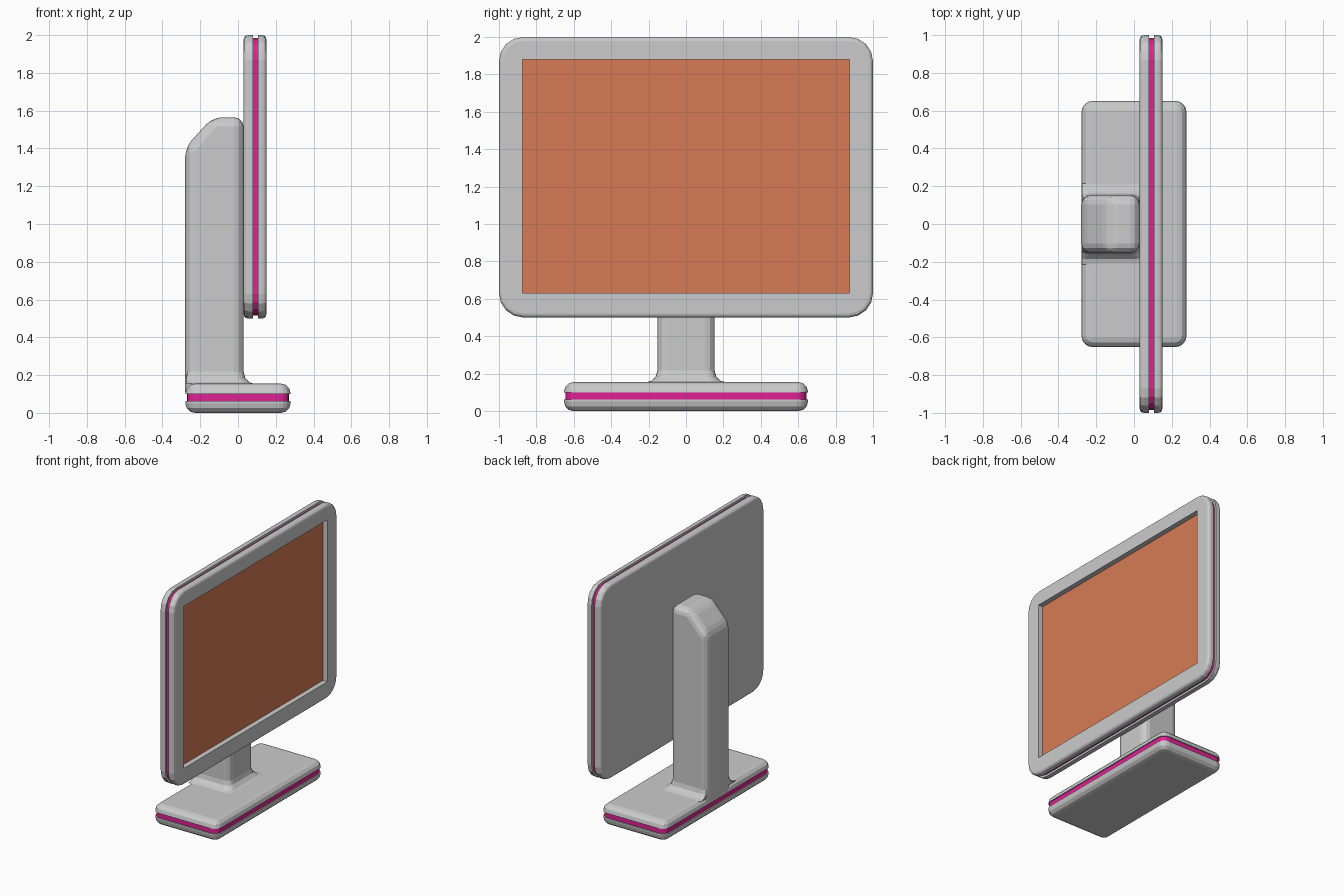
import bpy, bmesh, math
from mathutils import Vector

cube = bpy.data.objects.get("Cube")
if cube:
    bpy.data.objects.remove(cube, do_unlink=True)


def material(name, rgb):
    m = bpy.data.materials.new(name)
    m.use_nodes = True
    m.diffuse_color = (*rgb, 1)
    m.node_tree.nodes["Principled BSDF"].inputs["Base Color"].default_value = (*rgb, 1)
    return m


GREY = material("light_grey", (0.6, 0.6, 0.6))
ORANGE = material("screen_orange", (0.68, 0.2, 0.09))
PINK = material("accent_pink", (0.75, 0.015, 0.3))


def finish(name, bm, mat):
    bmesh.ops.remove_doubles(bm, verts=bm.verts, dist=0.0001)
    bmesh.ops.recalc_face_normals(bm, faces=bm.faces)
    mesh = bpy.data.meshes.new(name)
    bm.to_mesh(mesh)
    bm.free()
    mesh.materials.append(mat)
    obj = bpy.data.objects.new(name, mesh)
    bpy.context.collection.objects.link(obj)
    return obj


def rounded_rect(a, b, r, steps=4):
    """Outline of a rectangle with half sizes a, b and corner radius r."""
    pts = []
    for k, (sx, sy) in enumerate(((1, 1), (-1, 1), (-1, -1), (1, -1))):
        for i in range(steps + 1):
            t = math.pi / 2 * (k + i / steps)
            pts.append((sx * (a - r) + r * math.cos(t), sy * (b - r) + r * math.sin(t)))
    return pts


def loft(name, rings, mat, caps=(True, True)):
    bm = bmesh.new()
    loops = [[bm.verts.new(p) for p in ring] for ring in rings]
    for lo, hi in zip(loops, loops[1:]):
        for i in range(len(lo)):
            j = (i + 1) % len(lo)
            bm.faces.new((lo[i], lo[j], hi[j], hi[i]))
    for loop, cap in zip((loops[0], loops[-1]), caps):
        if cap:
            bm.faces.new(loop)
    return finish(name, bm, mat)


def quarter(radius, steps=3):
    """(inset, drop) pairs of a rounded edge, from the side to the flat face."""
    return [(radius * (1 - math.cos(t)), radius * (1 - math.sin(t)))
            for t in (math.pi / 2 * i / steps for i in range(steps + 1))]


# Display: outlines stacked along x
def panel_ring(x, inset, r=0.13):
    return [Vector((x, y, z + 1.25)) for y, z in rounded_rect(1 - inset, 0.75 - inset, r - inset)]


def opening(x):
    return [Vector((x, y, z + 1.255)) for y, z in rounded_rect(0.875, 0.625, 0)]


edge = quarter(0.022)
back = [panel_ring(0.03 + d, i) for i, d in reversed(edge)]
loft("display_back_shell", back + [panel_ring(0.08, 0)], GREY)
loft("display_accent_band", [panel_ring(x, 0.016) for x in (0.078, 0.107)], PINK)
front = [panel_ring(0.15 - d, i) for i, d in edge]
loft("display_front_bezel",
     [panel_ring(0.105, 0.016), panel_ring(0.105, 0)] + front + [opening(0.15), opening(0.07)],
     GREY, (False, False))
loft("screen", [opening(0.109), opening(0.111)], ORANGE)


# Base: outlines stacked along z
def base_ring(z, inset):
    return [Vector((x, y, z)) for x, y in
            rounded_rect(0.278 - inset, 0.652 - inset, 0.06 - inset)]


edge = quarter(0.05)
loft("base_lower_shell", [base_ring(d, i) for i, d in reversed(edge)] + [base_ring(0.062, 0)], GREY)
loft("base_accent_band", [base_ring(z, 0.008) for z in (0.06, 0.102)], PINK)
loft("base_upper_shell", [base_ring(0.1, 0)] + [base_ring(0.155 - d, i) for i, d in edge], GREY)

# Neck: side profile with a sloped back corner, extruded and rounded
bm = bmesh.new()
profile = ((-0.28, 0.11), (0.03, 0.11), (0.03, 1.565), (-0.135, 1.565), (-0.28, 1.405))
face = bm.faces.new([bm.verts.new((x, -0.153, z)) for x, z in profile])
side = bmesh.ops.extrude_face_region(bm, geom=[face])["geom"]
for v in side:
    if isinstance(v, bmesh.types.BMVert):
        v.co.y = 0.153
edges = [e for e in bm.edges if any(v.co.z > 0.2 for v in e.verts)]
bmesh.ops.bevel(bm, geom=edges, offset=0.05, segments=3, profile=0.5,
                affect='EDGES', clamp_overlap=True)
finish("neck", bm, GREY)

# Fillet where the neck meets the base, flat against the rear edge
rings = []
for t in (0, 0.33, 0.67, 1):
    a = t * math.pi / 2
    grow, z = 0.062 * (1 - math.sin(a)), 0.153 + 0.065 * (1 - math.cos(a))
    rings.append([Vector((max(x - 0.125, -0.275), y, z)) for x, y in
                  rounded_rect(0.155 + grow, 0.153 + grow, 0.05)])
loft("neck_fillet", rings, GREY)
